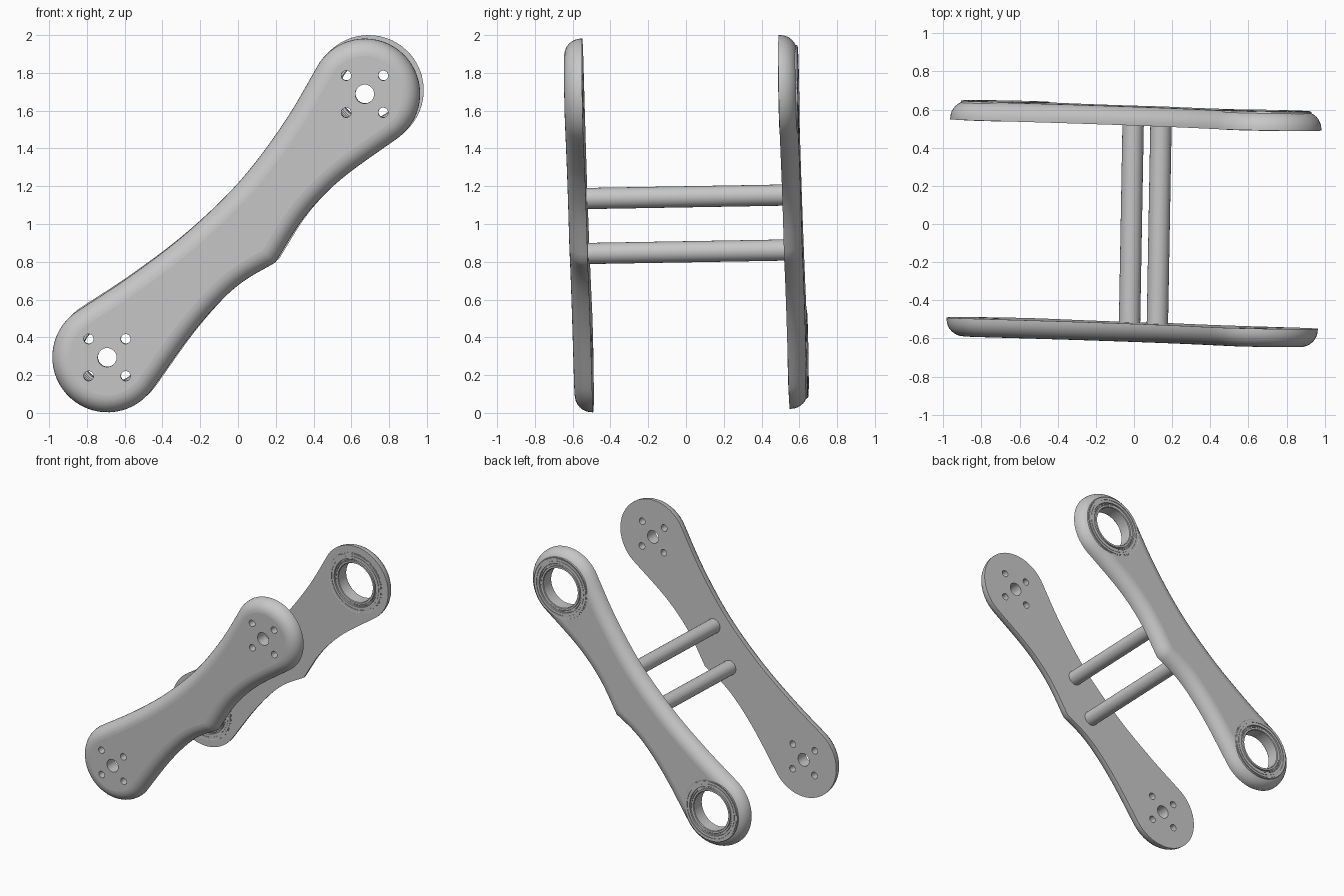
import bpy, bmesh, math
from mathutils import Vector, Matrix

cube = bpy.data.objects.get("Cube")
if cube:
    bpy.data.objects.remove(cube, do_unlink=True)

SHADE = (0.57, 0.57, 0.57, 1)
grey = bpy.data.materials.new("plain_grey")
grey.use_nodes = True
grey.diffuse_color = SHADE
grey.node_tree.nodes["Principled BSDF"].inputs["Base Color"].default_value = SHADE

# Whole assembly leans slightly off the y axis
TILT = (Matrix.Translation((0, 0, 1)) @
        Vector((0, 1, 0)).rotation_difference(Vector((0.018, 1, 0.0175))).to_matrix().to_4x4())
INNER, THICK, FILLET, END_R = 0.52, 0.097, 0.09, 0.292
LOW, HIGH = Vector((-0.682, -0.696)), Vector((0.682, 0.699))
BORE_R, SEAT_R, BEARING_R = 0.153, 0.192, 0.24


def make_object(name, bm):
    """Turn the bmesh into a smooth-shaded object with sharp edges kept."""
    bmesh.ops.recalc_face_normals(bm, faces=bm.faces)
    mesh = bpy.data.meshes.new(name)
    bm.to_mesh(mesh)
    bm.free()
    mesh.materials.append(grey)
    obj = bpy.data.objects.new(name, mesh)
    bpy.context.collection.objects.link(obj)
    obj.matrix_world = TILT
    bpy.ops.object.select_all(action='DESELECT')
    obj.select_set(True)
    bpy.context.view_layer.objects.active = obj
    bpy.ops.object.shade_smooth_by_angle(angle=math.radians(35))


def spline(points, steps=6):
    """Smooth curve through the points, without the last one."""
    p = [Vector(q) for q in points]
    p = [2 * p[0] - p[1]] + p + [2 * p[-1] - p[-2]]
    out = []
    for a, b, c, d in zip(p, p[1:], p[2:], p[3:]):
        for i in range(steps):
            t = i / steps
            out.append(0.5 * (2 * b + (c - a) * t + (2 * a - 5 * b + 4 * c - d) * t ** 2
                              + (3 * b - a - 3 * c + d) * t ** 3))
    return out


def arc(centre, radius, start, end, steps):
    return [centre + radius * Vector((math.cos(a), math.sin(a))) for a in
            (math.radians(start + (end - start) * i / steps) for i in range(steps + 1))]


# Arm outline, counter-clockwise: round ends, waisted sides, a cusp below
low_end, high_end = arc(LOW, END_R, 121, 323, 32), arc(HIGH, END_R, -53, 145, 32)
cusp = (0.207, -0.195)
lower_a = spline([low_end[-1], (-0.248, -0.591), (-0.089, -0.406), (0.043, -0.291), cusp], 5)
lower_b = spline([cusp, (0.334, 0.009), (0.451, 0.149), (0.6, 0.282), high_end[0]], 5)
upper = spline([high_end[-1], (0.255, 0.549), (0.017, 0.234), (-0.274, -0.047),
                (-0.565, -0.269), low_end[0]])
OUTLINE = low_end[:-1] + lower_a + lower_b + high_end[:-1] + upper


def offset(points, distance):
    """Move a closed outline inward with mitred corners."""
    out = []
    for i, p in enumerate(points):
        d1 = (p - points[i - 1]).normalized()
        d2 = (points[(i + 1) % len(points)] - p).normalized()
        n1, n2 = Vector((-d1.y, d1.x)), Vector((-d2.y, d2.x))
        out.append(p + (n1 + n2) * (distance / (1 + n1.dot(n2))))
    return out


def bridge(bm, a, b):
    for i in range(len(a)):
        bm.faces.new((a[i - 1], a[i], b[i], b[i - 1]))


def loop_edges(bm, loop):
    edges = [bm.edges.get((loop[i - 1], loop[i])) for i in range(len(loop))]
    for e in edges:
        e.smooth = False
    return edges


def make_plate(name, side, holes):
    bm = bmesh.new()

    def ring(points, height):
        return [bm.verts.new((p.x, side * (INNER + height), p.y)) for p in points]

    # straight rim, then a quarter-round up to the outer face
    loops = [ring(OUTLINE, 0)]
    for i in range(9):
        a = math.pi / 2 * i / 8
        loops.append(ring(offset(OUTLINE, FILLET * (1 - math.cos(a))),
                          THICK - FILLET + FILLET * math.sin(a)))
    for a, b in zip(loops, loops[1:]):
        bridge(bm, a, b)
    inner_edges, outer_edges = loop_edges(bm, loops[0]), loop_edges(bm, loops[-1])

    # hole walls, then both flat faces around them
    for c in (LOW, HIGH):
        for dx, dz, r in holes:
            circle = arc(c + Vector((dx, dz)), r, 0, 360, 40)[:-1]
            a, b = ring(circle, 0), ring(circle, THICK)
            bridge(bm, a, b)
            inner_edges += loop_edges(bm, a)
            outer_edges += loop_edges(bm, b)
    for edges in (inner_edges, outer_edges):
        bmesh.ops.triangle_fill(bm, use_beauty=True, edges=edges, normal=(0, side, 0))
    make_object(name, bm)


def make_bearing(name, c):
    # ring section: inner race, recessed shield, grooved outer race
    face = [(BORE_R, 0.002), (BORE_R + 0.004, -0.003), (0.171, -0.003), (0.171, 0.012),
            (0.177, 0.012), (0.177, 0.004), (0.185, 0.004), (0.185, 0.012), (0.19, 0.012),
            (0.19, -0.003), (0.208, -0.003), (0.208, 0.001), (0.213, 0.001), (0.213, -0.003),
            (0.228, -0.003), (0.228, 0.001), (0.232, 0.001), (0.236, -0.001), (BEARING_R, 0.012)]
    section = [(r, INNER + d) for r, d in face] + [(r, INNER + THICK - d) for r, d in reversed(face)]
    bm = bmesh.new()
    rings = []
    for p in arc(Vector((0, 0)), 1, 0, 360, 64)[:-1]:
        rings.append([bm.verts.new((c.x + r * p.x, y, c.y + r * p.y)) for r, y in section])
    for i in range(len(rings)):
        bridge(bm, rings[i - 1], rings[i])
    make_object(name, bm)


# Front arm has a bolt pattern, back arm has bearing seats
bolts = [(sx * 0.098, sz * 0.098, 0.026) for sx in (-1, 1) for sz in (-1, 1)]
make_plate("front_arm", -1, [(0, 0, 0.05)] + bolts)
make_plate("back_arm", 1, [(0, 0, SEAT_R)])
make_bearing("lower_bearing", LOW)
make_bearing("upper_bearing", HIGH)

# Cross rods between the arms
for name, x, z in (("upper_rod", 0.132, 0.144), ("lower_rod", -0.014, -0.147)):
    bm = bmesh.new()
    place = Matrix.Translation((x, 0, z)) @ Matrix.Rotation(math.pi / 2, 4, 'X')
    bmesh.ops.create_cone(bm, cap_ends=True, segments=40, radius1=0.056, radius2=0.056,
                          depth=2 * INNER + 0.02, matrix=place)
    make_object(name, bm)
